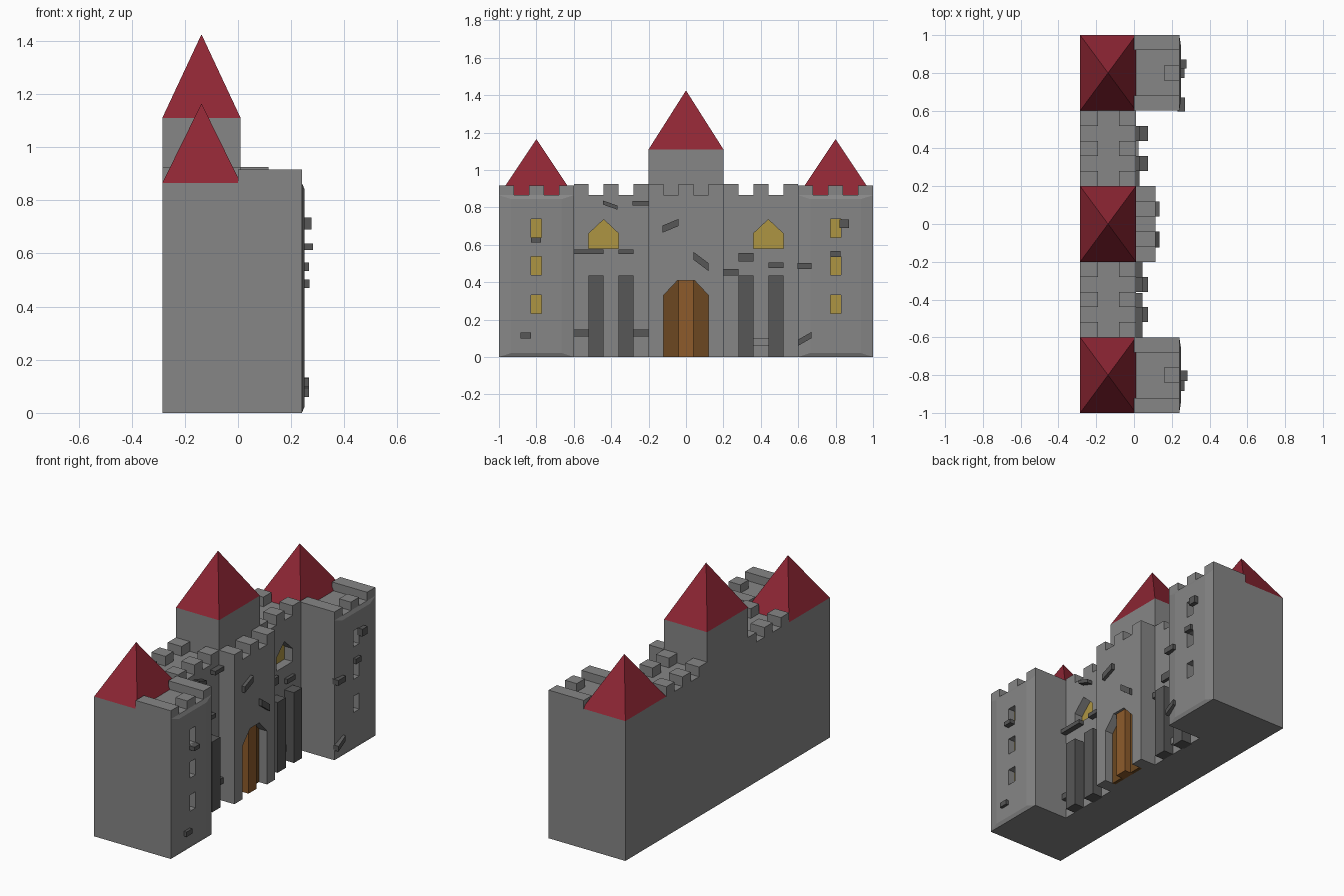
import bpy, bmesh

if "Cube" in bpy.data.objects:
    bpy.data.objects.remove(bpy.data.objects["Cube"])

def mat(name, r, g, b):
    m = bpy.data.materials.new(name)
    m.diffuse_color = (r, g, b, 1)
    m.use_nodes = True
    m.node_tree.nodes["Principled BSDF"].inputs["Base Color"].default_value = m.diffuse_color
    return m

STONE = mat("grey stone", 0.24, 0.24, 0.24)
DARK = mat("dark stone", 0.095, 0.095, 0.095)
ROOF = mat("red roof", 0.27, 0.019, 0.034)
GOLD = mat("gold window", 0.42, 0.30, 0.055)
WOOD = mat("brown wood", 0.27, 0.105, 0.024)
WOOD2 = mat("dark brown wood", 0.15, 0.064, 0.015)
BACK = -0.285

def finish(name, bm, m):
    bmesh.ops.recalc_face_normals(bm, faces=bm.faces)
    me = bpy.data.meshes.new(name)
    bm.to_mesh(me)
    bm.free()
    me.materials.append(m)
    ob = bpy.data.objects.new(name, me)
    bpy.context.collection.objects.link(ob)
    return ob

def prism(name, pts, x0, x1, m):
    """Outline in (y, z), extruded along x."""
    bm = bmesh.new()
    f = bm.faces.new([bm.verts.new((x0, y, z)) for y, z in pts])
    new = bmesh.ops.extrude_face_region(bm, geom=[f])["geom"]
    for v in new:
        if isinstance(v, bmesh.types.BMVert):
            v.co.x = x1
    return finish(name, bm, m)

def rect(y0, y1, z0, z1):
    return [(y0, z0), (y1, z0), (y1, z1), (y0, z1)]

def box(name, x0, x1, y0, y1, z0, z1, m):
    return prism(name, rect(y0, y1, z0, z1), x0, x1, m)

def pyramid(name, yc, z0, z1):
    bm = bmesh.new()
    base = [bm.verts.new((x, yc + y, z0)) for x, y in
            ((BACK, -0.2), (0.01, -0.2), (0.01, 0.2), (BACK, 0.2))]
    tip = bm.verts.new(((BACK + 0.01) / 2, yc, z1))
    bm.faces.new(base)
    for i in range(4):
        bm.faces.new((base[i], base[(i + 1) % 4], tip))
    return finish(name, bm, ROOF)

def cut(target, pts, x0, x1):
    c = prism("cutter", pts, x0, x1, STONE)
    c.hide_render = True
    c.hide_viewport = True
    mod = target.modifiers.new("opening", "BOOLEAN")
    mod.operation = "DIFFERENCE"
    mod.solver = "EXACT"
    mod.object = c

def house(yc, z0):
    return [(yc - .08, z0), (yc + .08, z0), (yc + .08, z0 + .08),
            (yc, z0 + .155), (yc - .08, z0 + .08)]

FLOOR, TOP = 0.865, 0.92

# Side towers: slightly bulging front, battlements, slit windows, roofs
for s, side in ((-1, "left"), (1, "right")):
    tower = box(side + "_tower", BACK, 0.24, s * 0.6, s * 1.0, 0, FLOOR, STONE)
    bm = bmesh.new()
    bm.from_mesh(tower.data)
    front = max(bm.faces, key=lambda f: f.calc_center_median().x)
    bmesh.ops.inset_individual(bm, faces=[front], thickness=0.03)
    for v in front.verts:
        v.co.x = 0.25
        v.co.y = s * (0.665 if abs(v.co.y) < 0.8 else 0.935)
    bm.to_mesh(tower.data)
    bm.free()
    for z in (0.232, 0.437, 0.638):
        slit = rect(s * 0.8 - 0.028, s * 0.8 + 0.028, z, z + 0.1)
        cut(tower, slit, 0.2, 0.3)
        prism(side + "_slit_window", slit, 0.198, 0.205, GOLD)
    for a, b, x in ((0.6, 0.68, BACK + 0.285), (0.76, 0.84, 0.16), (0.92, 1.0, 0)):
        box(side + "_tower_merlon", x, 0.24, s * a, s * b, FLOOR, TOP - 0.003, STONE)
    pyramid(side + "_tower_roof", s * 0.8, FLOOR, 1.165)

# Curtain walls with gabled windows, double battlements and buttresses
for s, side in ((-1, "left"), (1, "right")):
    wall = box(side + "_wall", BACK, 0.01, s * 0.2, s * 0.6, 0, FLOOR, STONE)
    shape = house(s * 0.44, 0.58)
    cut(wall, shape, -0.05, 0.1)
    prism(side + "_wall_window", shape, -0.052, -0.045, GOLD)
    for a in (0.2, 0.36, 0.52):
        for x0, x1 in ((BACK, -0.19), (-0.08, 0.01)):
            box(side + "_wall_merlon", x0, x1, s * a, s * (a + 0.08), FLOOR, 0.925, STONE)
    for a in (0.28, 0.44):
        box(side + "_buttress", 0.0, 0.075, s * a, s * (a + 0.08), 0, 0.435, DARK)

# Keep with roof, and gatehouse in front of it
box("keep", BACK, 0.01, -0.2, 0.2, 0, 1.11, STONE)
pyramid("keep_roof", 0, 1.11, 1.425)
gate = box("gatehouse", 0.01, 0.115, -0.2, 0.2, 0, FLOOR, STONE)
arch = [(-.12, 0), (.12, 0), (.12, .33), (.045, .41), (-.045, .41), (-.12, .33)]
cut(gate, [(y, z - 0.02 if z == 0 else z) for y, z in arch], 0.045, 0.2)
for y in (-0.2, -0.04, 0.12):
    box("gatehouse_merlon", 0.01, 0.115, y, y + 0.08, FLOOR, 0.925, STONE)

# Door planks
box("door_centre", 0.04, 0.1, -0.04, 0.04, 0, 0.41, WOOD)
for s in (-1, 1):
    prism("door_side", [(s * .04, 0), (s * .12, 0), (s * .12, .33), (s * .045, .41),
                        (s * .04, .41)], 0.04, 0.06, WOOD2)

# Loose bricks: y0, y1, z at y0, z at y1, height, wall face x, outer x
bricks = [
    (-.83, -.775, .613, .613, .025, .24, .283),
    (-.885, -.83, .10, .10, .03, .24, .268),
    (.822, .872, .69, .69, .045, .24, .277),
    (.772, .825, .535, .535, .032, .24, .268),
    (.60, .67, .06, .10, .033, .23, .268),
    (.595, .67, .47, .47, .033, .23, .27),
    (-.60, -.44, .55, .55, .025, 0, .045),
    (-.36, -.28, .55, .55, .025, 0, .045),
    (-.60, -.52, .11, .11, .036, 0, .04),
    (-.28, -.20, .11, .11, .036, 0, .04),
    (-.445, -.365, .815, .787, .022, 0, .045),
    (-.285, -.20, .81, .81, .025, 0, .045),
    (-.125, -.04, .665, .70, .038, .1, .135),
    (.04, .12, .52, .46, .042, .1, .135),
    (.20, .28, .435, .435, .035, 0, .03),
    (.28, .36, .51, .51, .047, 0, .03),
    (.44, .52, .475, .475, .03, 0, .03),
]
for y0, y1, za, zb, h, x0, x1 in bricks:
    prism("loose_brick", [(y0, za), (y1, zb), (y1, zb + h), (y0, za + h)], x0, x1, DARK)
box("wall_brick", 0, 0.025, 0.36, 0.44, 0.06, 0.1, STONE)
